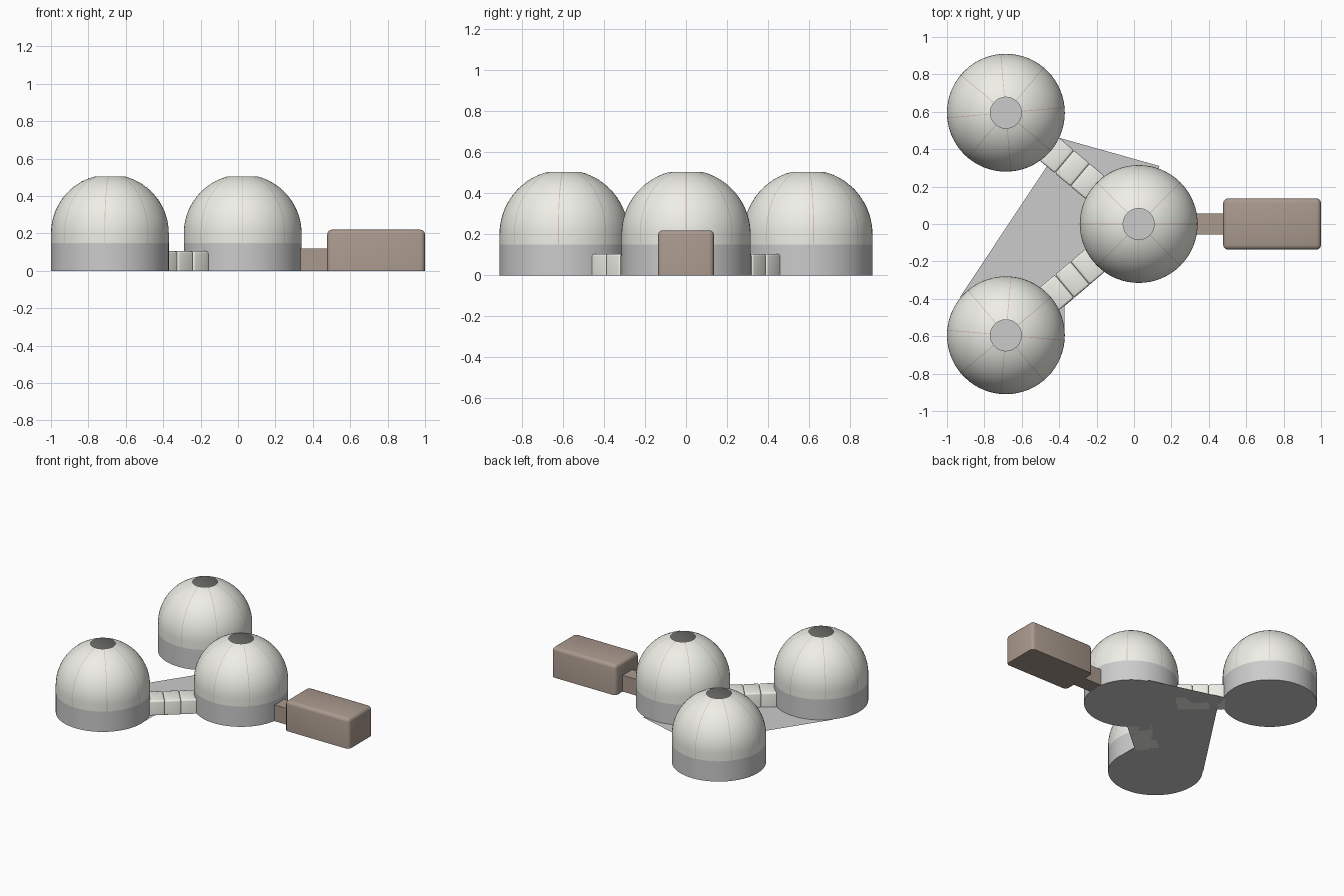
import bpy, bmesh
from math import sin, cos, pi, radians, atan2, hypot, asin

if "Cube" in bpy.data.objects:
    bpy.data.objects.remove(bpy.data.objects["Cube"])

R = 0.315
CENTRES = [("main", 0.025, 0.0, 0), ("back", -0.685, 0.595, 5), ("front", -0.685, -0.595, -5)]


def material(name, rgb):
    m = bpy.data.materials.new(name)
    m.diffuse_color = (*rgb, 1)
    m.use_nodes = True
    m.node_tree.nodes["Principled BSDF"].inputs["Base Color"].default_value = m.diffuse_color
    return m


CREAM = material("cream", (0.86, 0.86, 0.80))
BROWN = material("brown", (0.40, 0.32, 0.27))
PINK = material("pink", (0.72, 0.52, 0.50))


def finish(name, bm, mat=None, loc=(0, 0, 0), rot=0, smooth=True):
    me = bpy.data.meshes.new(name)
    bm.to_mesh(me)
    bm.free()
    ob = bpy.data.objects.new(name, me)
    bpy.context.collection.objects.link(ob)
    ob.location = loc
    ob.rotation_euler.z = rot
    if mat:
        me.materials.append(mat)
    if smooth:
        bpy.ops.object.select_all(action='DESELECT')
        ob.select_set(True)
        bpy.context.view_layer.objects.active = ob
        bpy.ops.object.shade_smooth_by_angle(angle=radians(35))
    return ob


def lathe(name, profile, mat, loc, rot, n=64):
    bm = bmesh.new()
    rings = [[bm.verts.new((r * cos(2 * pi * i / n), r * sin(2 * pi * i / n), z))
              for i in range(n)] for r, z in profile]
    for a, b in zip(rings, rings[1:]):
        for i in range(n):
            j = (i + 1) % n
            bm.faces.new((a[i], a[j], b[j], b[i]))
    return finish(name, bm, mat, loc, rot)


def box(name, x0, x1, half, height, bevel, mat, loc=(0, 0, 0), rot=0):
    # box standing on the ground, rounded everywhere except its bottom edges
    bm = bmesh.new()
    bmesh.ops.create_cube(bm, size=1)
    for v in bm.verts:
        v.co = ((x0 + x1) / 2 + v.co.x * (x1 - x0), v.co.y * 2 * half, (v.co.z + 0.5) * height)
    if bevel:
        edges = [e for e in bm.edges if max(v.co.z for v in e.verts) > 0.001]
        bmesh.ops.bevel(bm, geom=edges, offset=bevel, segments=3, profile=0.5, affect='EDGES')
    return finish(name, bm, mat, loc, rot)


# Dome profile: short upright part, then a sphere cut off by the roof opening
TOP = asin(0.083 / R)
ARC = [(R, 0.15)] + [(R * cos(t), 0.2 + R * sin(t))
                     for t in [(pi / 2 - TOP) * k / 16 for k in range(17)]]

for label, x, y, turn in CENTRES:
    rot = radians(turn)
    lathe(label + "_base_wall", [(R, 0), (R, 0.15)], None, (x, y, 0), rot)
    # floor disc
    bm = bmesh.new()
    bmesh.ops.create_circle(bm, cap_ends=True, segments=64, radius=R)
    finish(label + "_floor", bm, None, (x, y, 0), rot, smooth=False)
    lathe(label + "_dome", ARC, CREAM, (x, y, 0), rot)
    # eight thin panel seams
    bm = bmesh.new()
    for k in range(8):
        a = k * pi / 4
        rows = []
        for i, (r, z) in enumerate(ARC):
            r, z = r + 0.001, z + 0.001 * i / 16
            rows.append([bm.verts.new((r * cos(a) - s * sin(a), r * sin(a) + s * cos(a), z))
                         for s in (-0.002, 0.002)])
        for p, q in zip(rows, rows[1:]):
            bm.faces.new((p[0], p[1], q[1], q[0]))
    finish(label + "_dome_seams", bm, PINK, (x, y, 0), rot)

# Ribbed tunnels from the main dome to the two others
mx, my = CENTRES[0][1:3]
for label, x, y, _ in CENTRES[1:]:
    ang = atan2(y - my, x - mx)
    length = hypot(x - mx, y - my)
    start, step = 0.30, (length - 0.60) / 3
    for k in range(3):
        box(f"{label}_tunnel_{k + 1}", start + k * step, start + (k + 1) * step,
            0.08, 0.105, 0.012, CREAM, (mx, my, 0), ang)

# Flat ground sheet between the domes
bm = bmesh.new()
outline = [(-0.398, 0.46), (-0.468, 0.305), (-0.93, -0.39), (-0.685, -0.595),
           (-0.372, -0.56), (-0.372, -0.44), (-0.15, -0.25), (0.025, 0.0), (0.136, 0.31)]
f = bm.faces.new([bm.verts.new((px, py, 0)) for px, py in outline])
bmesh.ops.triangulate(bm, faces=[f])
finish("ground_sheet", bm, None, smooth=False)

# Entrance passage and cabin
box("entrance_passage", 0.33, 0.485, 0.056, 0.12, 0, BROWN)
box("entrance_cabin", 0.477, 1.0, 0.137, 0.22, 0.025, BROWN)
